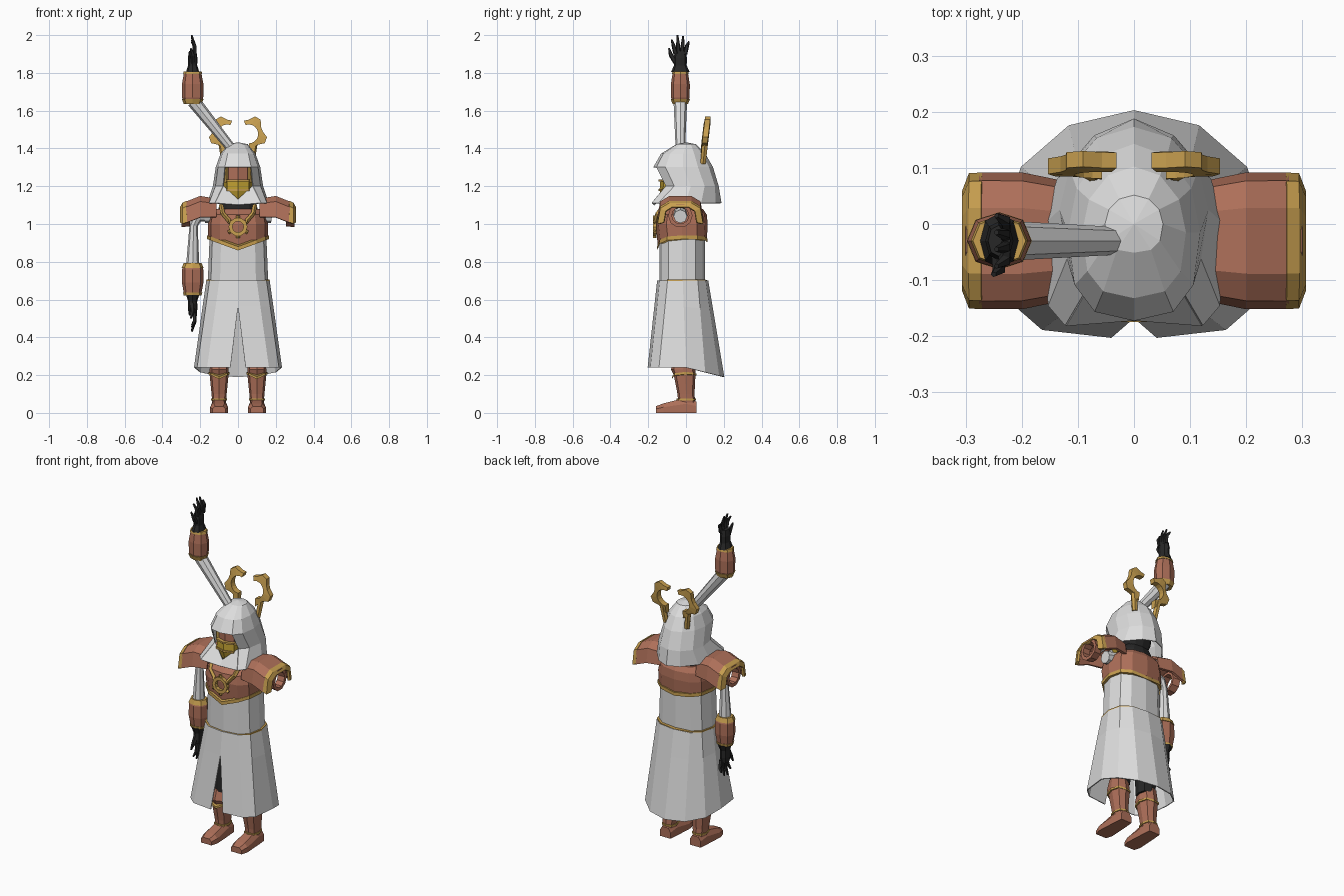
import bpy, bmesh
from math import sin, cos, pi, radians, copysign
from mathutils import Vector

cube = bpy.data.objects.get("Cube")
if cube:
    bpy.data.objects.remove(cube, do_unlink=True)


def material(name, *rgb):
    m = bpy.data.materials.new(name)
    m.use_nodes = True
    m.diffuse_color = (*rgb, 1)
    m.node_tree.nodes["Principled BSDF"].inputs["Base Color"].default_value = (*rgb, 1)
    return m


WHITE = material("pale cloth", 0.72, 0.72, 0.72)
COPPER = material("copper armour", 0.42, 0.16, 0.1)
GOLD = material("gold trim", 0.58, 0.35, 0.08)
BRASS = material("yellow mask", 0.5, 0.33, 0.03)
BLACK = material("black cloth", 0.02, 0.02, 0.02)


def finish(name, bm, mat, thickness=0):
    bmesh.ops.remove_doubles(bm, verts=bm.verts, dist=0.001)
    bmesh.ops.recalc_face_normals(bm, faces=bm.faces)
    mesh = bpy.data.meshes.new(name)
    bm.to_mesh(mesh)
    bm.free()
    mesh.materials.append(mat)
    ob = bpy.data.objects.new(name, mesh)
    bpy.context.collection.objects.link(ob)
    if thickness:
        mod = ob.modifiers.new("thickness", "SOLIDIFY")
        mod.thickness, mod.offset = thickness, 0


def loft(name, rings, mat, loop=False):
    """Join closed rings of points into one skin, capped unless it loops."""
    bm = bmesh.new()
    loops = [[bm.verts.new(p) for p in ring] for ring in rings]
    pairs = list(zip(loops, loops[1:]))
    if loop:
        pairs.append((loops[-1], loops[0]))
    else:
        bm.faces.new(loops[0])
        bm.faces.new(loops[-1])
    for a, b in pairs:
        for i in range(len(a)):
            bm.faces.new((a[i - 1], a[i], b[i], b[i - 1]))
    finish(name, bm, mat)


def sheet(name, rows, mat, thickness, sides=(1, -1)):
    """Open skin through rows of points, repeated on the given sides of x."""
    bm = bmesh.new()
    for side in sides:
        lines = [[p and bm.verts.new((side * p[0], p[1], p[2])) for p in row] for row in rows]
        for a, b in zip(lines, lines[1:]):
            for i in range(1, len(a)):
                quad = (a[i - 1], a[i], b[i], b[i - 1])
                if all(quad):
                    bm.faces.new(quad)
    finish(name, bm, mat, thickness)


def soften(f, power):
    return copysign(abs(f) ** power, f)


def oval(z, width, front, back, cx=0, n=12, power=0.75, rear_power=0.75, dip=0):
    """Level boxy ring starting at the front; dip lowers the front into a V."""
    points = []
    for i in range(n):
        a = 2 * pi * i / n - pi / 2
        p = power if sin(a) < 0 else rear_power
        x, y = soften(cos(a), p), soften(sin(a), p)
        fall = dip * (1 - abs(x)) * (1 if y < 0 else 0.3)
        points.append((cx + width * x, (front + back + (back - front) * y) / 2, z - fall))
    return points


def half_oval(*size, **shape):
    return oval(*size, **shape)[:7]


def stack(name, mat, profile, **shape):
    loft(name, [oval(*level, **shape) for level in profile], mat)


def band(name, z, height, *size, **shape):
    stack(name, GOLD, [(z - height / 2, *size), (z + height / 2, *size)], **shape)


def tube(name, path, radii, mat, n=6):
    path = [Vector(p) for p in path]
    rings = []
    for i, p in enumerate(path):
        along = path[min(i + 1, len(path) - 1)] - path[max(i - 1, 0)]
        u = along.cross(Vector((0, 1, 0))).normalized()
        v = along.normalized().cross(u)
        turns = [2 * pi * k / n for k in range(n)]
        rings.append([p + (u * cos(t) + v * sin(t)) * radii[i] for t in turns])
    loft(name, rings, mat)


def hoop(name, mat, section, place, n=10):
    """Spin a (radius, depth) section; place puts each point in the frame."""
    turns = [2 * pi * k / n for k in range(n)]
    loft(name, [[place(r * cos(t), r * sin(t), d) for r, d in section] for t in turns], mat, loop=True)


# Torso, belt and chest armour
stack("torso", WHITE, [(0.69, 0.16, -0.14, 0.1), (0.94, 0.15, -0.14, 0.1), (1, 0.13, -0.12, 0.09)])
band("belt", 0.7, 0.015, 0.168, -0.152, 0.115, dip=0.02)
# The V falls away towards the top of the plate
loft("chest_plate", [oval(0.93, 0.158, -0.148, 0.11, dip=0.06), oval(1, 0.16, -0.16, 0.115),
                     oval(1.05, 0.15, -0.15, 0.11), oval(1.08, 0.12, -0.11, 0.09)], COPPER)
band("chest_trim", 0.93, 0.02, 0.163, -0.154, 0.115, dip=0.06)
stack("neck", BLACK, [(1.03, 0.11, -0.11, 0.09), (1.1, 0.1, -0.1, 0.08), (1.16, 0.06, -0.07, 0.06)])

# Chest emblem: a toothed ring with straps up to the collar
EMBLEM = Vector((0, -0.165, 0.985))
hoop("emblem_ring", GOLD, [(0.03, 0.01), (0.03, -0.01), (0.05, -0.01), (0.05, 0.01)],
     lambda a, b, depth: EMBLEM + Vector((a, depth, b)))
for k in range(6):
    angle = (k + 0.5) * pi / 3
    spoke = Vector((cos(angle), 0, sin(angle)))
    tube("emblem_tooth", [EMBLEM + spoke * 0.04, EMBLEM + spoke * 0.06], [0.01, 0.01], GOLD, n=4)
for side in (1, -1):
    tube("collar_strap", [(side * 0.045, -0.16, 1.015), (side * 0.08, -0.15, 1.055), (side * 0.09, -0.115, 1.1)],
         [0.012] * 3, GOLD, n=4)

# Skirt: widens from the belt to a hem that sinks at the back, slit in front
waist = half_oval(0.7, 0.165, -0.15, 0.115)
hem = half_oval(0.24, 0.23, -0.2, 0.2, power=0.5, rear_power=1)
hem = [(x, y, z - max(0, y) / 4) for x, y, z in hem]
thigh_line = [Vector(w).lerp(Vector(h), 0.3) for w, h in zip(waist, hem)]
hem[0] = (0.04, *hem[0][1:])
sheet("skirt", [waist, thigh_line, hem], WHITE, 0.006)

# Legs and boots
for side in (1, -1):
    x = side * 0.1
    stack("thigh", BLACK, [(0.26, 0.05, -0.06, 0.04), (0.7, 0.06, -0.07, 0.06)], cx=side * 0.09, n=8)
    stack("shin_guard", COPPER, [(0.04, 0.035, -0.04, 0.05), (0.1, 0.04, -0.045, 0.045), (0.2, 0.05, -0.065, 0.05),
                                 (0.23, 0.05, -0.08, 0.05), (0.29, 0.045, -0.06, 0.04)], cx=x, n=8)
    band("knee_trim", 0.21, 0.012, 0.056, -0.075, 0.055, cx=x, n=8, dip=0.025)
    band("ankle_trim", 0.07, 0.01, 0.042, -0.05, 0.053, cx=x, n=8)
    outline = [(-1, 0), (1, 0), (1, 0.6), (0.6, 1), (-0.6, 1), (-1, 0.6)]
    stations = [(0.055, 0.035, 0.06), (0, 0.04, 0.08), (-0.12, 0.047, 0.05), (-0.16, 0.035, 0.035)]
    loft("boot", [[(x + w * u, y, h * v) for u, v in outline] for y, w, h in stations], COPPER)

# Shoulder pads with gold rims, open arm rings and sleeve stubs
ARM_Y = -0.03


def arch(x, top, size=1):
    angles = [pi * k / 5 for k in range(6)]
    return [(x, ARM_Y - 0.115 * size * soften(cos(a), 0.6), top - 0.11 * size * (1 - abs(sin(a)) ** 0.6))
            for a in angles]


for side in (1, -1):
    sheet("shoulder_pad", [arch(0.115, 1.13, 0.85), arch(0.2, 1.145), arch(0.275, 1.115)], COPPER, 0.014, (side,))
    sheet("shoulder_rim", [arch(0.27, 1.12), arch(0.29, 1.11), arch(0.3, 1.09, 0.75)], GOLD, 0.014, (side,))
    hoop("arm_ring", COPPER, [(0.045, 0.255), (0.06, 0.255), (0.065, 0.3), (0.045, 0.3)],
         lambda a, b, depth: (side * depth, ARM_Y + a, 1.045 + b))
    tube("sleeve_stub", [(side * 0.11, ARM_Y, 1.05), (side * 0.18, ARM_Y, 1.04)], [0.04, 0.036], WHITE, n=8)

# Both arms are on the right: one hangs, the other rises above the head
ARM_X = -0.24
tube("hanging_sleeve", [(-0.17, ARM_Y, 1.045), (-0.215, ARM_Y, 1.035), (-0.235, ARM_Y, 0.99), (ARM_X, ARM_Y, 0.78)],
     [0.034, 0.028, 0.022, 0.035], WHITE, n=8)
tube("raised_sleeve", [(-0.035, ARM_Y, 1.4), (-0.235, ARM_Y, 1.65)], [0.025, 0.036], WHITE, n=8)


def forearm(elbow, direction):
    """Bracer, glove and fingers, measured from the elbow along the arm."""
    def cuff(name, mat, profile, depth=0.88):
        stack(name, mat, [(elbow + direction * t, r, ARM_Y - r * depth, ARM_Y + r * depth) for t, r in profile],
              cx=ARM_X, n=8, power=0.9, rear_power=0.9)

    def spot(bend, y, t):
        return (ARM_X + bend, ARM_Y + y, elbow + direction * t)

    cuff("bracer", COPPER, [(0, 0.045), (0.03, 0.056), (0.1, 0.057), (0.165, 0.045)])
    cuff("elbow_trim", GOLD, [(-0.004, 0.047), (0.022, 0.058)])
    cuff("wrist_trim", GOLD, [(0.153, 0.051), (0.168, 0.047)])
    cuff("glove", BLACK, [(0.165, 0.035), (0.2, 0.024), (0.24, 0.025), (0.275, 0.02)], depth=1.4)
    for k, tip in zip((-1.5, -0.5, 0.5, 1.5), (0.335, 0.36, 0.355, 0.325)):
        tube("finger", [spot(0.01, k * 0.017, 0.26), spot(0.01, k * 0.024, 0.305), spot(-0.005, k * 0.03, tip)],
             [0.012, 0.011, 0.005], BLACK, n=5)
    tube("thumb", [spot(0, -0.025, 0.215), spot(0, -0.05, 0.255), spot(-0.01, -0.06, 0.29)],
         [0.014, 0.012, 0.005], BLACK, n=5)


forearm(0.79, -1)
forearm(1.64, 1)

# Head, face and mask
stack("head", BLACK, [(1.1, 0.06, -0.06, 0.06), (1.17, 0.085, -0.085, 0.085), (1.28, 0.09, -0.09, 0.09),
                      (1.36, 0.05, -0.05, 0.05)])
stack("forehead", COPPER, [(1.2, 0.066, -0.125, 0.02), (1.31, 0.066, -0.125, 0.02)], n=8)
stack("mask", BRASS, [(1.125, 0.06, -0.125, 0.02), (1.18, 0.074, -0.14, 0.02), (1.225, 0.074, -0.136, 0.02)], n=8)
for z in (1.18, 1.23):
    band("mask_ridge", z, 0.01, 0.077, -0.145, 0.02, n=8)
for side in (1, -1):
    tube("temple_trim", [(side * 0.064, -0.105, z) for z in (1.22, 1.31)], [0.01, 0.01], GOLD, n=4)

# Hood: half ovals from the crown down, leaving the face open
levels = [(1.43, 0, 0, 0), (1.42, 0.05, -0.05, 0.05), (1.37, 0.09, -0.13, 0.1),
          (1.3, 0.115, -0.17, 0.14), (1.2, 0.13, -0.12, 0.17)]
hood = [half_oval(*level, rear_power=1) for level in levels]
hood.append(half_oval(1.11, 0.16, -0.19, 0.185, power=0.4, rear_power=1.2))
for row in hood[-2:]:
    row[0] = None
sheet("hood", hood, WHITE, 0.006)
sheet("cowl", [[(0, -0.145, 1.13), hood[-2][1]], [(0, -0.17, 1.1), hood[-1][1]]], WHITE, 0.006)

# Crest: two toothed crescents behind the hood
for side in (1, -1):
    crescent = []
    for k in range(11):
        a = radians(110 - 20 * k)
        outer = 0.098 if k % 4 > 1 else 0.075
        corners = [(0.05, -0.018), (outer, -0.014), (outer, 0.014), (0.05, 0.018)]
        crescent.append([(side * (0.057 + r * cos(a)), 0.105 + 0.12 * r * sin(a) + y, 1.477 + r * sin(a))
                         for r, y in corners])
    loft("crest_horn", crescent, GOLD)
    tube("crest_stem", [(side * 0.07, 0.09, 1.32), (side * 0.085, 0.1, 1.42)], [0.016, 0.018], GOLD)
